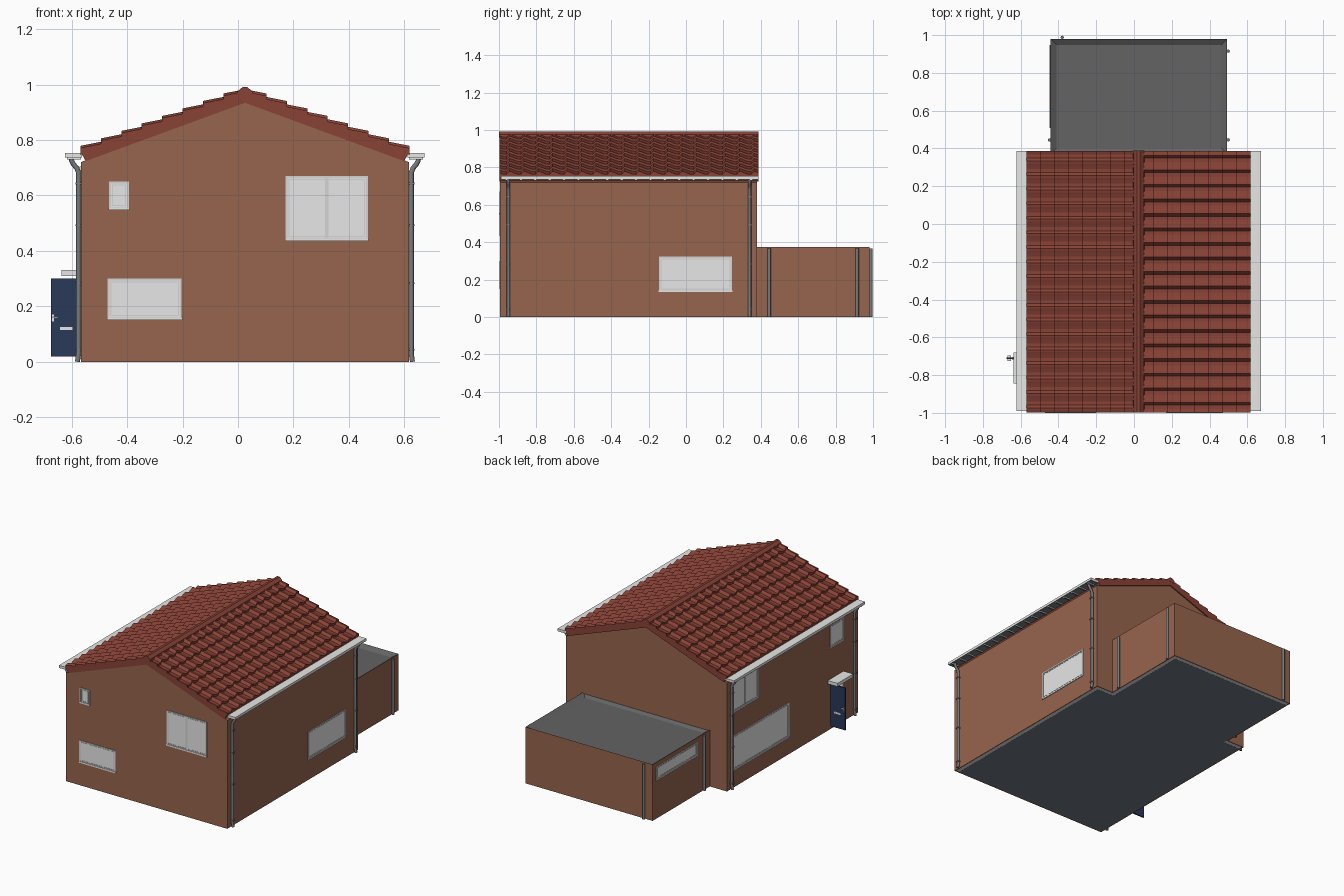
import bpy, bmesh, math
from mathutils import Vector

if "Cube" in bpy.data.objects:
    bpy.data.objects.remove(bpy.data.objects["Cube"])


def mat(name, r, g, b):
    m = bpy.data.materials.new(name)
    m.diffuse_color = (r, g, b, 1)
    m.use_nodes = True
    m.node_tree.nodes["Principled BSDF"].inputs["Base Color"].default_value = m.diffuse_color
    return m


BRICK = mat("brown brick", .31, .13, .075)
WHITE = mat("white trim", .80, .80, .79)
PANE = mat("pale glass", .80, .80, .80)
FRAME = mat("grey frame", .66, .66, .66)
TILE = mat("red tile", .25, .055, .037)
FELT = mat("flat roof grey", .125, .125, .125)
PIPE = mat("pipe grey", .19, .20, .21)
NAVY = mat("navy door", .021, .041, .10)
SLATE = mat("slate floor", .16, .195, .235)


def finish(name, bm, *mats):
    bmesh.ops.recalc_face_normals(bm, faces=bm.faces)
    me = bpy.data.meshes.new(name)
    bm.to_mesh(me)
    bm.free()
    ob = bpy.data.objects.new(name, me)
    bpy.context.collection.objects.link(ob)
    for m in mats:
        me.materials.append(m)
    return ob


def add_box(bm, lo, hi):
    vs = bmesh.ops.create_cube(bm, size=1)["verts"]
    for v in vs:
        v.co = Vector([(lo[i] + hi[i]) / 2 + v.co[i] * (hi[i] - lo[i]) for i in range(3)])


def box(name, lo, hi, m):
    bm = bmesh.new()
    add_box(bm, lo, hi)
    return finish(name, bm, m)


def prism(name, pts, y0, y1, m):
    """Extrude an x-z outline along y."""
    bm = bmesh.new()
    f = bm.faces.new([bm.verts.new((x, y0, z)) for x, z in pts])
    for g in bmesh.ops.extrude_face_region(bm, geom=[f])["geom"]:
        if isinstance(g, bmesh.types.BMVert):
            g.co.y = y1
    return finish(name, bm, m)


XL, XR, YF, YB, CX = -.567, .617, -.994, .38, .025

# Main house walls, hollowed, with a doorway on the left
walls = prism("house_walls", [(XL, 0), (XR, 0), (XR, .72), (CX, .945), (XL, .72)], YF, YB, BRICK)
cutters = [box("room_cutter", (XL + .02, YF + .02, .012), (XR - .02, YB - .02, .69), WHITE),
           box("doorway_cutter", (XL - .1, -.83, .02), (XL + .1, -.715, .3), WHITE)]
for c in cutters:
    c.hide_render = True
    b = walls.modifiers.new("cut", 'BOOLEAN')
    b.operation, b.solver, b.object = 'DIFFERENCE', 'EXACT', c
bpy.context.view_layer.update()
dg = bpy.context.evaluated_depsgraph_get()
me = bpy.data.meshes.new_from_object(walls.evaluated_get(dg))
walls.modifiers.clear()
walls.data = me
me.materials.clear()
for m in (BRICK, WHITE, SLATE):
    me.materials.append(m)
for p in me.polygons:
    c = p.center
    inside = XL + .001 < c.x < XR - .001 and YF + .001 < c.y < YB - .001 and .001 < c.z < .7
    p.material_index = (2 if c.z < .015 else 1) if inside else 0
for c in cutters:
    bpy.data.objects.remove(c)

# Extension with a shallow tray roof
EL, ER, EB = -.441, .493, .98
bm = bmesh.new()
add_box(bm, (EL, YB - .01, 0), (ER, EB, .375))
top = max(bm.faces, key=lambda f: f.calc_center_median().z)
ring = bmesh.ops.inset_region(bm, faces=[top], thickness=.045, depth=0)["faces"]
for v in top.verts:
    v.co.z -= .02
for f in ring + [top]:
    f.material_index = 1
finish("extension", bm, BRICK, FELT)

# Underside: slate floor with a white edge along the right and back
box("floor_edge", (XL + .012, YF + .012, -.0005), (XR - .006, YB - .006, .004), WHITE)
box("extension_floor_edge", (EL + .012, YB - .03, -.0005), (ER - .006, EB - .006, .004), WHITE)
box("floor_slab", (XL + .01, YF + .01, -.001), (XR - .03, YB - .028, .005), SLATE)
box("extension_floor", (EL + .01, YB - .04, -.001), (ER - .03, EB - .03, .005), SLATE)

# Roof slabs and tile courses (left side is the right side turned half round)
N, W, Y0, ROWS, D = 18, 1.385 / 18, -.998, 8, .589
PROFILE = [(0, .008), (.25, .001), (.5, 0), (.7, .016), (.85, .013)]


def roof_side(label, s):
    def P(d, y, h):
        return (CX + s * d, y, .966 - .366 * d + h)
    prism("roof_slab_" + label, [P(0, 0, 0)[::2], P(D, 0, 0)[::2], P(D - .015, 0, -.032)[::2],
          P(0, 0, -.032)[::2]], Y0, Y0 + N * W, TILE)
    ys = [((i + t) * W, h) for i in range(N) for t, h in PROFILE] + [(N * W, .008)]
    ys = [(Y0 + (y if s > 0 else N * W - y), h) for y, h in ys]
    bm = bmesh.new()
    for r in range(ROWS):
        d0, d1 = D * r / ROWS, D * (r + 1) / ROWS + .004
        rings = [[bm.verts.new(P(*q)) for q in ((d0, y, .001 + h), (d1, y, .014 + h),
                  (d1, y, -.003), (d0, y, -.003))] for y, h in ys]
        for a, b in zip(rings, rings[1:]):
            for k in range(4):
                bm.faces.new((a[k], a[(k + 1) % 4], b[(k + 1) % 4], b[k]))
        bm.faces.new(rings[0])
        bm.faces.new(rings[-1])
    finish("roof_tiles_" + label, bm, TILE)


roof_side("right", 1)
roof_side("left", -1)
cap = [(CX + x, z) for x, z in ((-.03, .96), (-.027, .975), (-.008, .991), (.008, .991), (.027, .975), (.03, .96))]
prism("ridge_cap", cap, Y0 - .001, Y0 + N * W + .001, TILE)


def tube(name, pts, r=.009):
    cu = bpy.data.curves.new(name, 'CURVE')
    cu.dimensions, cu.bevel_depth, cu.bevel_resolution, cu.use_fill_caps = '3D', r, 2, True
    sp = cu.splines.new('POLY')
    sp.points.add(len(pts) - 1)
    for p, q in zip(sp.points, pts):
        p.co = (*q, 1)
    cu.materials.append(PIPE)
    ob = bpy.data.objects.new(name, cu)
    bpy.context.collection.objects.link(ob)


# Gutters with grey undersides, brackets and swan-neck downpipes
for label, s, w in (("right", 1, XR), ("left", -1, XL)):
    lo, hi = sorted((w - s * .005, w + s * .056))
    g = prism("gutter_" + label, [(lo, .753), (lo, .736), (hi, .736), (hi, .753)], -.99, .387, WHITE)
    g.data.materials.append(PIPE)
    for p in g.data.polygons:
        p.material_index = int(p.normal.z < -.5)
    bm = bmesh.new()
    for i in range(N):
        y = Y0 + (i + .5) * W
        a, b = sorted((w, w + s * .05))
        add_box(bm, (a, y - .006, .729), (b, y + .006, .737))
    o = finish("gutter_brackets_" + label, bm, WHITE, PIPE)
    for p in o.data.polygons:
        p.material_index = int(p.normal.z < -.5)
    for y in (-.95, .34):
        tube("downpipe_" + label, [(w + s * x, y, z) for x, z in
             ((.034, .738), (.033, .725), (.026, .712), (.014, .698), (.008, .682), (.008, .03), (.012, 0))])
        bm = bmesh.new()
        for z in (.04, .28, .49, .64):
            add_box(bm, (w + s * .008 - .011, y - .011, z), (w + s * .008 + .011, y + .011, z + .006))
        finish("pipe_clips_" + label, bm, PIPE)
for x, y in ((ER + .006, .445), (ER + .006, .915), (EL - .006, .445), (-.38, EB + .008)):
    tube("extension_pipe", [(x, y, 0), (x, y, .365)])


# Windows: pane, frame bars and sill, nearly flush with the wall
def window(name, side, plane, u0, u1, z0, z1, mullion=False):
    def put(bm, a, b, c, d, out, back=.004):
        if side == 'front':
            add_box(bm, (a, plane - out, c), (b, plane + back, d))
        else:
            s = 1 if side == 'right' else -1
            p, q = sorted((plane - s * back, plane + s * out))
            add_box(bm, (p, a, c), (q, b, d))
    bm = bmesh.new()
    put(bm, u0, u1, z0, z1, .001)
    finish(name + "_pane", bm, PANE)
    bm = bmesh.new()
    for inset, t, out in ((0, .007, .004), (.010, .004, .0025)):
        a, b, c, d = u0 + inset, u1 - inset, z0 + inset, z1 - inset
        put(bm, a, a + t, c, d, out)
        put(bm, b - t, b, c, d, out)
        put(bm, a + t, b - t, c, c + t, out)
        put(bm, a + t, b - t, d - t, d, out)
    if mullion:
        m = (u0 + u1) / 2
        put(bm, m - .007, m + .007, z0 + .007, z1 - .007, .003)
    finish(name + "_frame", bm, FRAME)
    bm = bmesh.new()
    put(bm, u0 - .002, u1 + .002, z0 - .004, z0 + .005, .0055)
    finish(name + "_sill", bm, WHITE)


window("front_small_window", 'front', YF, -.465, -.393, .552, .65)
window("front_low_window", 'front', YF, -.47, -.203, .155, .30)
window("front_sliding_window", 'front', YF, .172, .468, .44, .67, True)
window("right_window", 'right', XR, -.145, .247, .137, .322)
window("left_low_window", 'left', XL, -.27, .33, .115, .345)
window("left_upper_window", 'left', XL, .05, .33, .50, .705, True)
window("left_small_window", 'left', XL, -.845, -.70, .54, .69)
window("extension_window", 'left', EL, .51, .945, .257, .345)

# Open front door with furniture, jambs and canopy
box("door", (-.675, -.716, .02), (-.562, -.706, .3), NAVY)
for s, y in ((-1, -.716), (1, -.706)):
    bm = bmesh.new()
    for x0, x1, z0, z1, t in ((-.642, -.597, .114, .126, .003), (-.670, -.664, .145, .17, .003),
                              (-.669, -.650, .158, .163, .009)):
        a, b = sorted((y - s * .001, y + s * t))
        add_box(bm, (x0, a, z0), (x1, b, z1))
    finish("door_furniture", bm, WHITE)
bm = bmesh.new()
for y0, y1, z0, z1 in ((-.838, -.83, .012, .308), (-.83, -.715, .3, .308), (-.83, -.715, .012, .02)):
    add_box(bm, (XL - .004, y0, z0), (XL + .018, y1, z1))
finish("door_jambs", bm, WHITE)
box("door_canopy", (-.637, -.845, .31), (XL + .003, -.68, .332), WHITE)
